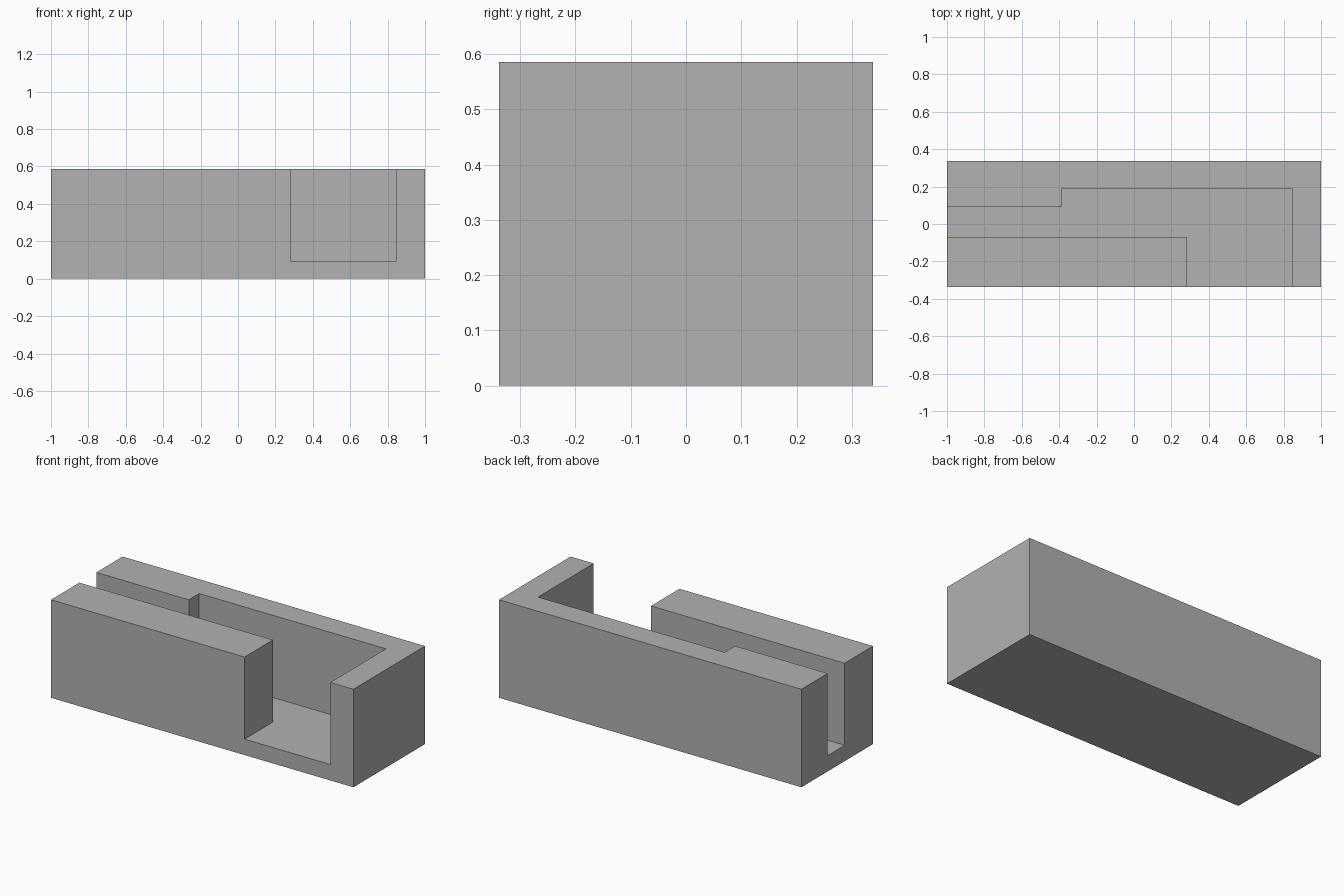
import bpy
import bmesh

cube = bpy.data.objects.get("Cube")
if cube:
    bpy.data.objects.remove(cube, do_unlink=True)

# Single matte grey
grey = bpy.data.materials.new("plain grey")
grey.use_nodes = True
colour = (0.445, 0.445, 0.445, 1)
grey.diffuse_color = colour
grey.node_tree.nodes["Principled BSDF"].inputs["Base Color"].default_value = colour


def prism(name, outline, bottom, top):
    """Extrude a plan outline between two heights."""
    bm = bmesh.new()
    face = bm.faces.new([bm.verts.new((x, y, bottom)) for x, y in outline])
    result = bmesh.ops.extrude_face_region(bm, geom=[face])
    verts = [v for v in result["geom"] if isinstance(v, bmesh.types.BMVert)]
    bmesh.ops.translate(bm, verts=verts, vec=(0, 0, top - bottom))
    bmesh.ops.recalc_face_normals(bm, faces=bm.faces)
    mesh = bpy.data.meshes.new(name)
    bm.to_mesh(mesh)
    bm.free()
    mesh.materials.append(grey)
    obj = bpy.data.objects.new(name, mesh)
    bpy.context.collection.objects.link(obj)
    return obj


# Solid block
length, depth, height, floor = 1.0, 0.338, 0.586, 0.095
block = prism("channel_block",
              [(-length, -depth), (length, -depth), (length, depth), (-length, depth)],
              0, height)

# Stepped channel, open at the right end and at the front
channel = prism("channel_cutter",
                [(-1.2, -0.07), (0.28, -0.07), (0.28, -0.5), (0.847, -0.5),
                 (0.847, 0.188), (-0.388, 0.188), (-0.388, 0.09), (-1.2, 0.09)],
                floor, 0.8)
channel.hide_render = True

# Cut the channel and discard the cutter
cut = block.modifiers.new("channel", "BOOLEAN")
cut.operation = "DIFFERENCE"
cut.solver = "EXACT"
cut.object = channel
bpy.context.view_layer.objects.active = block
block.select_set(True)
bpy.ops.object.modifier_apply(modifier=cut.name)
bpy.data.objects.remove(channel, do_unlink=True)
